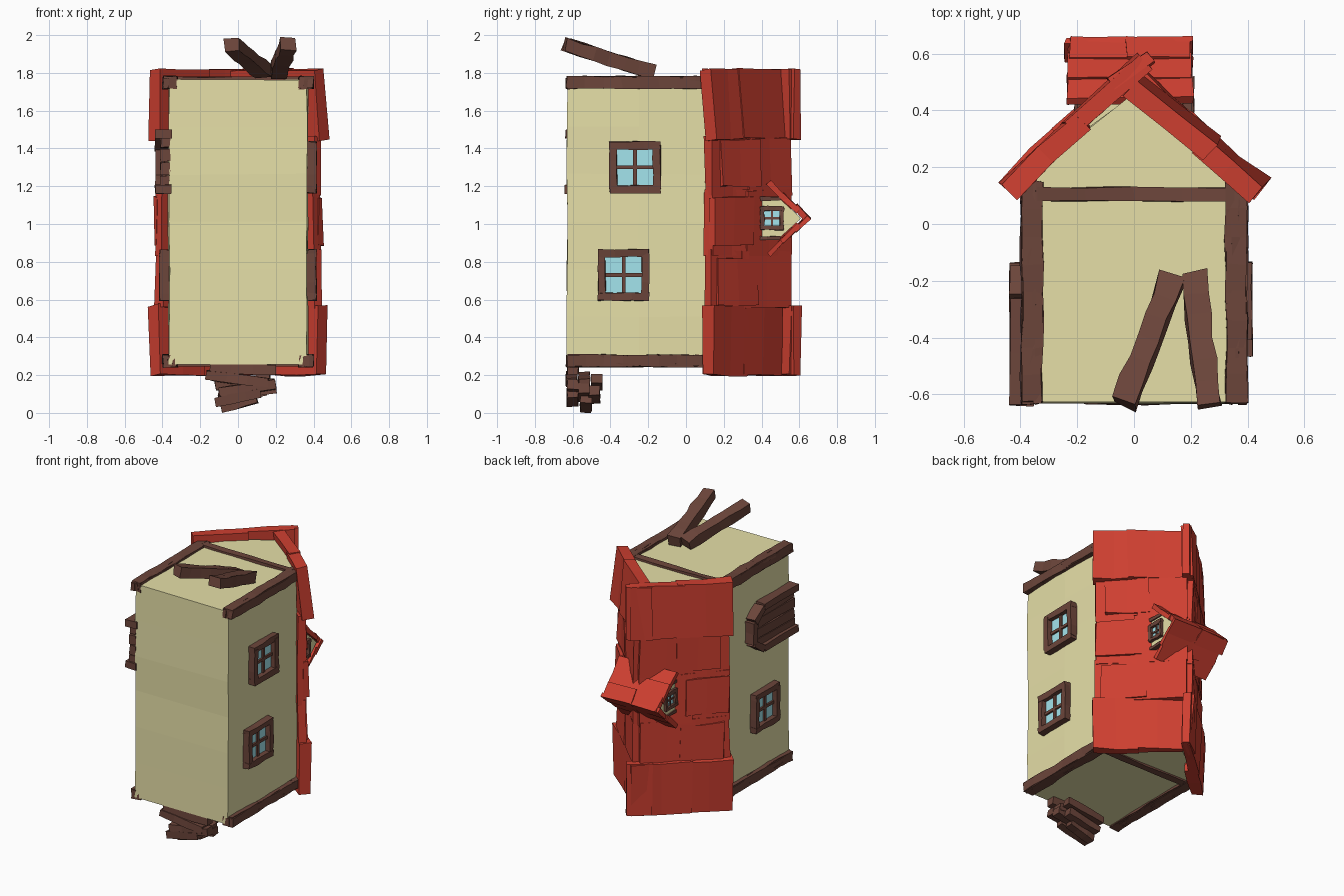
import bpy, random
from mathutils import Vector as V

if "Cube" in bpy.data.objects:
    bpy.data.objects.remove(bpy.data.objects["Cube"])

random.seed(4)

def material(name, c):
    m = bpy.data.materials.new(name)
    m.diffuse_color = (*c, 1)
    m.use_nodes = True
    m.node_tree.nodes["Principled BSDF"].inputs["Base Color"].default_value = m.diffuse_color
    return m

CREAM = material("plaster", (0.79, 0.74, 0.39))
RED = material("roof_red", (0.62, 0.05, 0.03))
WOOD = material("wood", (0.15, 0.06, 0.043))
BLUE = material("glass", (0.37, 0.78, 0.85))

def loft(name, rings, mat):
    """Closed solid through a list of equally long rings."""
    n = len(rings[0])
    verts = [p for r in rings for p in r]
    faces = [list(range(n))[::-1], list(range(len(verts) - n, len(verts)))]
    for k in range(len(rings) - 1):
        for i in range(n):
            j = (i + 1) % n
            faces.append([k * n + i, k * n + j, k * n + n + j, k * n + n + i])
    me = bpy.data.meshes.new(name)
    me.from_pydata(verts, [], faces)
    me.materials.append(mat)
    ob = bpy.data.objects.new(name, me)
    bpy.context.collection.objects.link(ob)
    return ob

def jit(a):
    return V([random.uniform(-a, a) for _ in range(3)])

def beam(name, p0, p1, w, t, side, mat, segs=1, wob=0.0):
    """Hand-hewn plank from p0 to p1: w along side, t across it."""
    p0, p1 = V(p0), V(p1)
    d = (p1 - p0).normalized()
    s = V(side)
    s = (s - d * s.dot(d)).normalized()
    n = d.cross(s)
    rings = []
    for k in range(segs + 1):
        c = p0.lerp(p1, k / segs)
        rings.append([c + s * a * w / 2 + n * b * t / 2 + jit(wob)
                      for a, b in ((-1, -1), (1, -1), (1, 1), (-1, 1))])
    return loft(name, rings, mat)

X, Y, Z = (1, 0, 0), (0, 1, 0), (0, 0, 1)

# House body: gabled profile lofted along z
prof = [(-.365, -.63), (.365, -.63), (.37, -.25), (.365, .14), (.18, .305), (0, .455),
        (-.18, .325), (-.365, .14), (-.37, -.25)]
rings = []
for k in range(7):
    z = .262 + 1.508 * k / 6
    rings.append([V((x, y, z)) + jit(.004) for x, y in prof])
loft("house_walls", rings, CREAM)

# Corner posts made of thin staves, and the gable cross beams
for x in (-.36, .36):
    for z in (.28, 1.753):
        for o in (-.024, 0, .024):
            beam("corner_post", (x + o, -.632, z), (x + o, .15, z), .028, .06, X, WOOD, 8, .006)
        for o in (-.022, .022):
            beam("corner_post", (x, -.628, z + o), (x, .15, z + o), .07, .022, X, WOOD, 8, .005)
for z in (.265, 1.768):
    beam("gable_beam", (-.34, .105, z), (.34, .105, z), .05, .03, Y, WOOD, 4, .004)

# Windows: s gives the facing direction along x
def window(name, s, x, y, z, size, bar, depth):
    h = size / 2 - bar / 2
    xc = s * (x + depth / 2)
    for o in (-h, h):
        beam(name + "_frame", (xc, y - size / 2, z + o), (xc, y + size / 2, z + o), bar, depth, Z, WOOD, 3, .004)
        beam(name + "_frame", (xc, y + o, z - h), (xc, y + o, z + h), bar, depth, Y, WOOD, 3, .004)
    xm = s * (x + depth * .3)
    beam(name + "_bar", (xm, y - h, z), (xm, y + h, z), bar * .5, depth * .6, Z, WOOD)
    beam(name + "_bar", (xm, y, z - h), (xm, y, z + h), bar * .5, depth * .6, Y, WOOD)
    xg = s * (x + depth * .2)
    beam(name + "_glass", (xg, y - h, z), (xg, y + h, z), 2 * h, depth * .35, Z, BLUE)

window("upper_window", 1, .36, -.27, 1.305, .27, .04, .055)
window("lower_window", 1, .36, -.33, .735, .27, .04, .055)
window("left_window", -1, .36, -.33, .735, .27, .04, .055)

# Door on the left wall: chamfered frame with planks
outline = [(-.64, 1.19), (-.26, 1.19), (-.16, 1.255), (-.16, 1.41), (-.26, 1.48), (-.64, 1.48)]
for a, b in zip(outline, outline[1:]):
    beam("door_frame", (-.395, *a), (-.395, *b), .085, .045, X, WOOD, 2, .004)
for k, top in enumerate((-.22, -.17, -.17, -.22)):
    z = 1.228 + .071 * k
    beam("door_plank", (-.385, -.63, z), (-.385, top, z), .064, .05, Z, WOOD, 2, .004)

# Roof tiles: two rows per slope, thick ones at the gable ends
cuts = [.205, .575, .85, 1.17, 1.45, 1.825]
tilts = {(1, 4): -.10, (-1, 0): .06, (-1, 4): -.02, (1, 0): .02}
for s, ridge in ((1, (-.01, .48)), (-1, (.045, .565))):
    n = V((s * .66, .75, 0))
    for k in range(5):
        z0, z1 = cuts[k], cuts[k + 1]
        end = k in (0, 4)
        zc, w = (z0 + z1) / 2, z1 - z0 + (0 if end else .03)
        e = V((s * (.443 if end else .42), .117, zc))
        r = V((*ridge, zc)) if end else V((0, .53, zc))
        side = V(Z) + n * tilts.get((s, k), 0)
        mid = e.lerp(r, .5 + random.uniform(-.05, .05))
        beam("lower_roof_tile", e, mid + n * .005, w, .075 if end else .055, side, RED, 2, .007)
        beam("upper_roof_tile", mid - (r - e) * .08 + n * .015, r + n * .012, w - .004,
             .065 if end else .05, side, RED, 2, .007)
    # loose shingles lying over the joints
    for z, f in ((.70, .30), (1.33, .34), (1.02, .24)):
        e, r = V((s * .42, .12, z)), V((0, .53, z))
        beam("loose_shingle", e.lerp(r, f - .24) + n * .025, e.lerp(r, f + .25) + n * .03,
             .25, .03, Z, RED, 2, .008)
# Ridge ends of the left slope reach past the right one
for z, w in ((.39, .37), (1.638, .37)):
    beam("ridge_tile", (-.08, .49, z), (.055, .59, z), w, .05, Z, RED, 1, .006)

# Dormer crossing the ridge
dp = [(.3, .935), (.5, .935), (.61, 1.035), (.5, 1.135), (.3, 1.135)]
loft("dormer_walls", [[V((x, y, z)) for y, z in dp] for x in (-.19, 0, .19)], CREAM)
for s in (-1, 1):
    window("dormer_window", s, .18, .455, 1.035, .125, .022, .03)
    for z in (.93, 1.14):
        beam("dormer_post", (s * .185, .36, z), (s * .185, .5, z), .03, .02, X, WOOD, 2, .003)
for s in (-1, 1):
    e, r = V((0, .445, 1.035 + s * .18)), V((0, .632, 1.035 - s * .01))
    for i, (a, b) in enumerate(((-.05, .45), (.3, .78), (.65, 1.04))):
        off = V((0, .65, s * .75)) * (.006 * i)
        for x in (-.125, .09):
            dx = V((x + random.uniform(-.01, .01), 0, 0))
            beam("dormer_tile", e.lerp(r, a) + off + dx, e.lerp(r, b) + off + dx, .22, .028, X, RED, 1, .006)

# Two leaning props on the upper gable
for a, b in (((.135, -.19, 1.81), (-.035, -.635, 1.955)), ((.21, -.175, 1.81), (.262, -.64, 1.955))):
    beam("prop_beam", a, b, .085, .07, X, WOOD, 6, .007)

# Pile of step planks under the lower gable
steps = [(-.15, .20, -.60, .235, 0), (-.17, .16, -.605, .185, -.02), (-.10, .20, -.60, .135, .02),
         (-.12, .12, -.60, .085, .025), (-.14, .19, -.54, .18, -.02), (-.10, .20, -.54, .11, .025),
         (-.09, .10, -.53, .055, .025), (-.12, .17, -.475, .17, .02), (-.10, .15, -.485, .10, .025)]
for x0, x1, y, z, tilt in steps:
    beam("step_plank", (x0, y, z - tilt), (x1, y, z + tilt), .06, .05, Y, WOOD, 3, .004)

# Settle the model on the ground
low = min(v.co.z for o in bpy.data.objects for v in o.data.vertices)
for o in bpy.data.objects:
    o.location.z -= low
